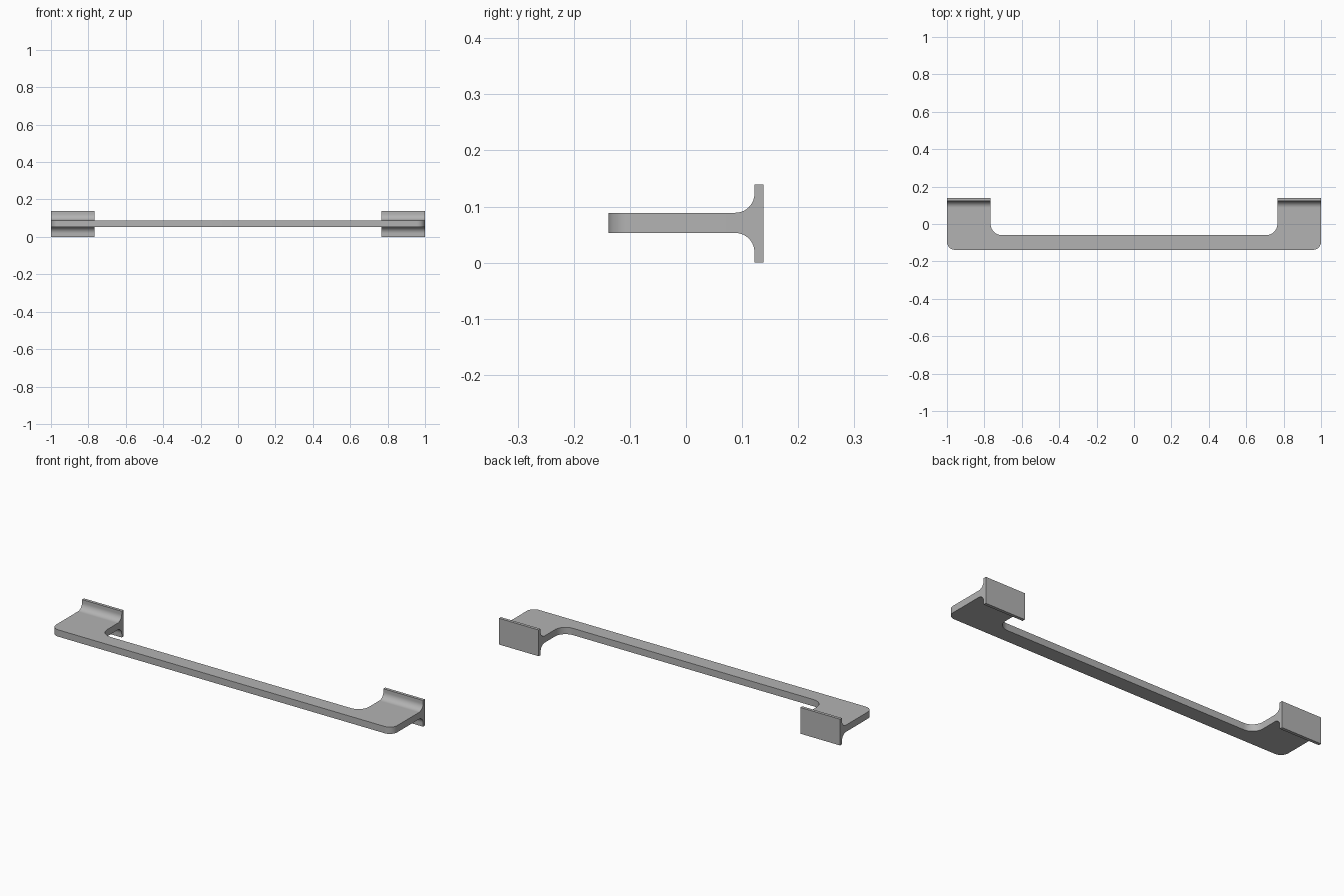
import bpy, bmesh, math

if "Cube" in bpy.data.objects:
    bpy.data.objects.remove(bpy.data.objects["Cube"])

L, D = 1.0, 0.138            # half length, half depth
XI, YB = 0.767, -0.06        # inner side of arms, back edge of bar
Z0, Z1, H = 0.053, 0.089, 0.139
YF, YP = 0.087, 0.122        # where the foot flare starts, front of plate
RO, RI, RF = 0.043, 0.062, 0.034


def arc(cx, cy, r, a0, a1, n=10):
    return [(cx + r * math.cos(math.radians(a0 + (a1 - a0) * i / n)),
             cy + r * math.sin(math.radians(a0 + (a1 - a0) * i / n))) for i in range(n + 1)]


def prism(bm, pts, place, a, b):
    """Extrude a closed 2D outline between offsets a and b."""
    lo = [bm.verts.new(place(u, v, a)) for u, v in pts]
    hi = [bm.verts.new(place(u, v, b)) for u, v in pts]
    bm.faces.new(lo)
    bm.faces.new(hi)
    n = len(pts)
    for i in range(n):
        j = (i + 1) % n
        bm.faces.new((lo[i], lo[j], hi[j], hi[i]))


bm = bmesh.new()

# U-shaped bar with rounded outer corners and filleted inner corners
right = (arc(L - RO, -D + RO, RO, -90, 0) + [(L, YF), (XI, YF)]
         + arc(XI - RI, YB + RI, RI, 0, -90))
left = [(-x, y) for x, y in reversed(right)]
prism(bm, right + left, lambda x, y, z: (x, y, z), Z0, Z1)

# Mounting feet: flared neck and flat wall plate
upper = [(YF, Z1)] + arc(YP - RF, Z1 + RF, RF, -90, 0) + [(YP, H), (D, H)]
mid = (Z0 + Z1) / 2
lower = [(y, 2 * mid - z) for y, z in reversed(upper)]
lower = [(y, 0.0 if z < 0.01 else z) for y, z in lower]
for s in (-1, 1):
    prism(bm, upper + lower, lambda y, z, x: (x, y, z), s * XI, s * L)

# Weld feet to the arms without internal faces
inner = [f for f in bm.faces if all(abs(v.co.y - YF) < 1e-5 for v in f.verts)]
bmesh.ops.delete(bm, geom=inner, context='FACES')
bmesh.ops.remove_doubles(bm, verts=bm.verts, dist=1e-5)
bmesh.ops.recalc_face_normals(bm, faces=bm.faces)

mesh = bpy.data.meshes.new("pull_handle")
bm.to_mesh(mesh)
bm.free()
obj = bpy.data.objects.new("pull_handle", mesh)
bpy.context.collection.objects.link(obj)

mat = bpy.data.materials.new("grey_metal")
mat.diffuse_color = (0.45, 0.45, 0.45, 1)
mat.use_nodes = True
mat.node_tree.nodes["Principled BSDF"].inputs["Base Color"].default_value = mat.diffuse_color
mesh.materials.append(mat)

bpy.context.view_layer.objects.active = obj
obj.select_set(True)
bpy.ops.object.shade_smooth_by_angle(angle=math.radians(30))
